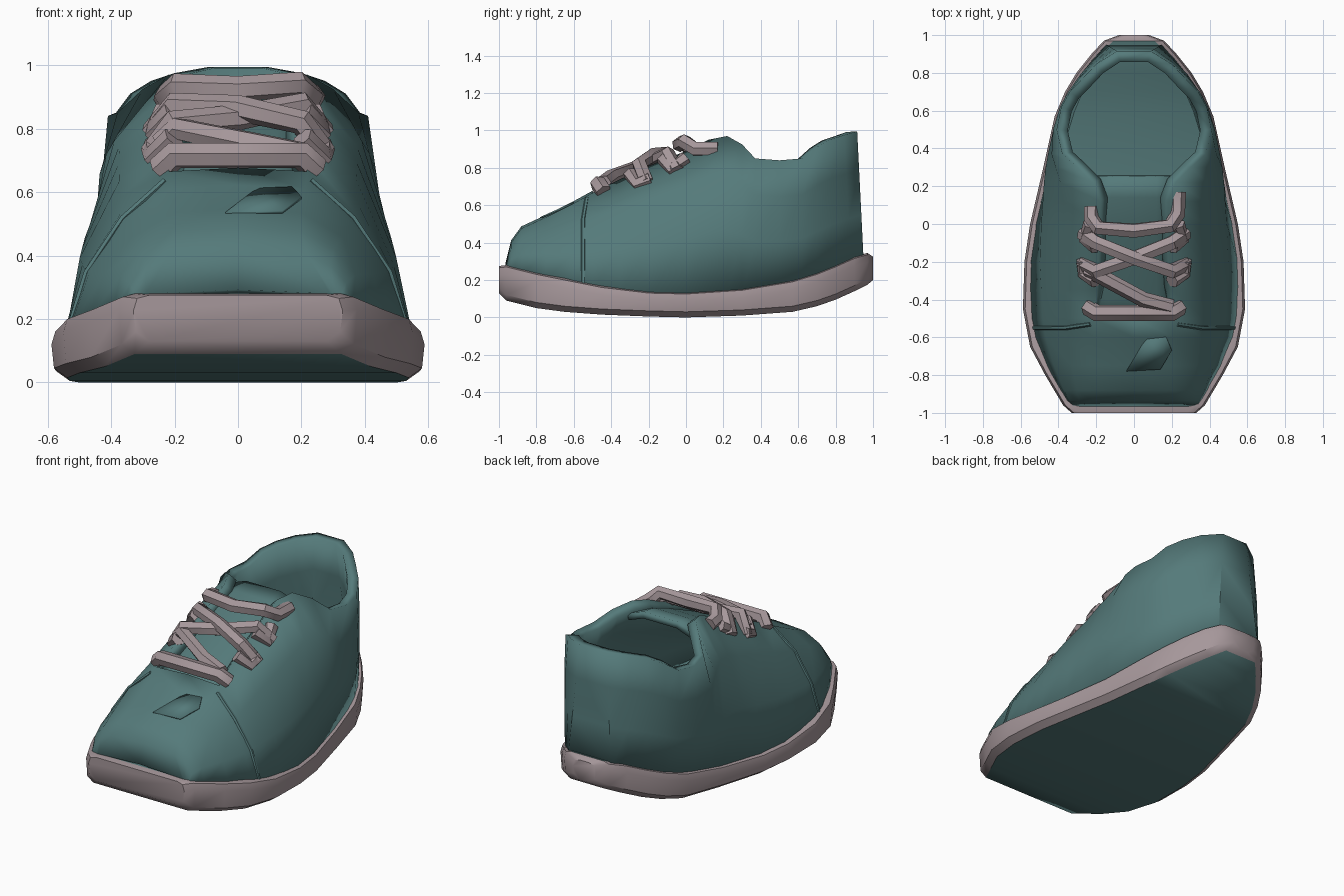
import bpy
import bmesh
import math

cube = bpy.data.objects.get("Cube")
if cube:
    bpy.data.objects.remove(cube, do_unlink=True)


def material(name, rgb):
    mat = bpy.data.materials.new(name)
    mat.use_nodes = True
    mat.diffuse_color = (*rgb, 1)
    mat.node_tree.nodes["Principled BSDF"].inputs["Base Color"].default_value = (*rgb, 1)
    return mat


TEAL = material("teal fabric", (0.09, 0.195, 0.195))
MAUVE = material("pale mauve rubber", (0.38, 0.31, 0.325))


def finish(obj, angle=35):
    bpy.ops.object.select_all(action="DESELECT")
    obj.select_set(True)
    bpy.context.view_layer.objects.active = obj
    bpy.ops.object.shade_smooth_by_angle(angle=math.radians(angle))
    return obj


def mesh_object(name, verts, faces, materials, indices=None):
    mesh = bpy.data.meshes.new(name)
    mesh.from_pydata(verts, [], faces)
    for mat in materials:
        mesh.materials.append(mat)
    if indices:
        for poly, index in zip(mesh.polygons, indices):
            poly.material_index = index
    bm = bmesh.new()
    bm.from_mesh(mesh)
    loose = [v for v in bm.verts if not v.link_faces]
    bmesh.ops.delete(bm, geom=loose, context="VERTS")
    bm.to_mesh(mesh)
    bm.free()
    obj = bpy.data.objects.new(name, mesh)
    bpy.context.collection.objects.link(obj)
    return obj


# Sole outline: y, half width, bottom z, top z
OUTLINE = [
    (-1, .33, .13, .275), (-.96, .375, .09, .28), (-.8, .47, .05, .24),
    (-.65, .55, .03, .21), (-.45, .588, .015, .17), (-.2, .58, .005, .14),
    (0, .55, 0, .135), (.3, .48, .01, .155), (.57, .42, .03, .2),
    (.7, .365, .06, .24), (.8, .305, .095, .28), (.9, .225, .14, .325),
    (.97, .16, .175, .345), (1, .08, .2, .325),
]


def sole_at(y):
    for a, b in zip(OUTLINE, OUTLINE[1:]):
        if y <= b[0]:
            t = (y - a[0]) / (b[0] - a[0])
            return [p + (q - p) * t for p, q in zip(a, b)]
    return OUTLINE[-1]


# Sole: rubber side band with fabric-coloured tread and insole
def build_sole():
    verts, faces, indices = [], [], []
    for y, w, low, top in OUTLINE:
        half = [(w - .05, low), (w - .008, low + .03), (w, top - .05), (w - .012, top - .01), (w - .05, top)]
        verts += [(x, y, z) for x, z in half]
        verts += [(-x, y, z) for x, z in reversed(half)]
    n = 10
    last = len(OUTLINE) - 1
    for j in range(last):
        for c in range(n):
            d = (c + 1) % n
            faces.append((j * n + c, j * n + d, j * n + n + d, j * n + n + c))
            across = c in (4, 9)
            indices.append(0 if across and 0 < j < last - 1 else 1)
    faces += [tuple(range(n)), tuple(last * n + c for c in reversed(range(n)))]
    indices += [1, 1]
    sole = mesh_object("sole", verts, faces, [TEAL, MAUVE], indices)
    bm = bmesh.new()
    bm.from_mesh(sole.data)
    bmesh.ops.recalc_face_normals(bm, faces=bm.faces)
    bm.to_mesh(sole.data)
    bm.free()
    finish(sole)


build_sole()

# Upper sections: y, top edge half width, top edge z, outward bulge
SECTIONS = [
    (-.965, .29, .28, 0), (-.935, .22, .4, .03), (-.88, .2, .475, .045),
    (-.75, .2, .535, .05), (-.6, .21, .61, .05), (-.5, .22, .665, .05),
    (-.35, .2, .74, .06), (-.2, .19, .81, .075), (0, .18, .89, .09),
    (.12, .18, .95, .1), (.22, .22, .97, .095), (.3, .3, .925, .07),
    (.37, .38, .85, .04), (.5, .41, .84, .02), (.62, .385, .85, .012),
    (.7, .34, .91, .01), (.8, .275, .95, .01), (.88, .2, .975, 0), (.95, .09, .995, 0),
]
THROAT = -.5


# Upper: toe box closed on top, throat and ankle left open, heel closed
def build_upper():
    verts, faces = [], []
    for y, edge, top, bulge in SECTIONS:
        _, w, low, rim = sole_at(y)
        base, foot = max(w - .03, .1), rim - .03
        half = []
        for t, push in ((0, 0), (.35, 1), (.7, 1), (1, 0)):
            z = foot + (top - foot) * t + bulge * push * .5
            x = base + (edge - base) * t + bulge * push
            lean = .05 * max(z - .3, 0) if y > .75 else 0
            half.append((x, y - lean, z))
        verts += half + [(0, y, top + .012)]
        verts += [(-x, v, z) for x, v, z in reversed(half)]
    n = 9
    for j in range(len(SECTIONS) - 1):
        for c in range(n - 1):
            if c in (3, 4) and SECTIONS[j + 1][0] > THROAT:
                continue
            a = j * n + c
            faces.append((a, a + n, a + n + 1, a + 1))
    end = (len(SECTIONS) - 1) * n
    for k in range(3):
        faces.append((end + 8 - k, end + 7 - k, end + k + 1, end + k))
    upper = mesh_object("upper", verts, faces, [TEAL])
    shell = upper.modifiers.new("thickness", "SOLIDIFY")
    shell.thickness = .06
    shell.offset = -1
    finish(upper)


build_upper()


# Tongue: a gently arched strip under the laces
def build_tongue():
    path = [(-.58, .6), (-.4, .69), (-.2, .785), (0, .875), (.14, .93), (.25, .95)]
    across = [(-.23, -.05), (-.12, -.01), (.12, -.01), (.23, -.05)]
    verts = [(x, y, z + dz) for y, z in path for x, dz in across]
    faces = []
    for j in range(len(path) - 1):
        for c in range(3):
            a = j * 4 + c
            faces.append((a, a + 1, a + 5, a + 4))
    tongue = mesh_object("tongue", verts, faces, [TEAL])
    pad = tongue.modifiers.new("padding", "SOLIDIFY")
    pad.thickness = .04
    pad.offset = -1
    finish(tongue)


build_tongue()

# Small raised patch on the toe
patch_plan = [(-.04, -.78), (.14, -.77), (.2, -.67), (.17, -.6), (.06, -.61)]
patch = mesh_object("toe_patch", [(x, y, .55 + (y + .75) * .45) for x, y in patch_plan],
                    [tuple(range(5))], [TEAL])
patch.modifiers.new("thickness", "SOLIDIFY").thickness = .009
finish(patch)


# Cords: faceted tubes for laces and seams
def cord(name, points, radius=.041, mat=MAUVE):
    curve = bpy.data.curves.new(name, "CURVE")
    curve.dimensions = "3D"
    curve.bevel_depth = radius
    curve.bevel_resolution = 1
    curve.use_fill_caps = True
    spline = curve.splines.new("POLY")
    spline.points.add(len(points) - 1)
    for point, co in zip(spline.points, points):
        point.co = (*co, 1)
    curve.materials.append(mat)
    obj = bpy.data.objects.new(name, curve)
    bpy.context.collection.objects.link(obj)
    bpy.ops.object.select_all(action="DESELECT")
    obj.select_set(True)
    bpy.context.view_layer.objects.active = obj
    bpy.ops.object.convert(target="MESH")
    finish(bpy.context.object, 50)


cord("bottom_lace", [(-.245, -.44, .67), (-.2, -.47, .715), (.2, -.47, .715), (.245, -.44, .67)], .045)
cord("lower_cross_lace", [(-.24, -.25, .75), (-.19, -.27, .8), (.05, -.4, .75), (.2, -.44, .72)])
for side, s in (("left", 1), ("right", -1)):
    lift = .015 * s
    cord(side + "_cross_lace", [(s * .27, -.21, .72), (s * .2, -.25, .82), (0, -.18, .85 + lift),
                                (-s * .2, -.1, .875), (-s * .27, -.05, .785)])
    cord(side + "_lower_loop", [(s * .2, -.3, .77), (s * .26, -.26, .71), (s * .265, -.19, .74)])
    cord(side + "_upper_loop", [(s * .2, -.12, .85), (s * .255, -.08, .79), (s * .23, 0, .85)])
    cord(side + "_toe_seam", [(s * .53, -.55, .17), (s * .476, -.55, .347), (s * .362, -.55, .517),
                              (s * .23, -.53, .635)], .012, TEAL)
cord("top_lace", [(-.225, .09, .89), (-.225, .03, .9), (-.19, -.02, .935), (0, -.035, .925),
                  (.19, -.01, .94), (.23, .05, .9), (.235, .17, .9)])
